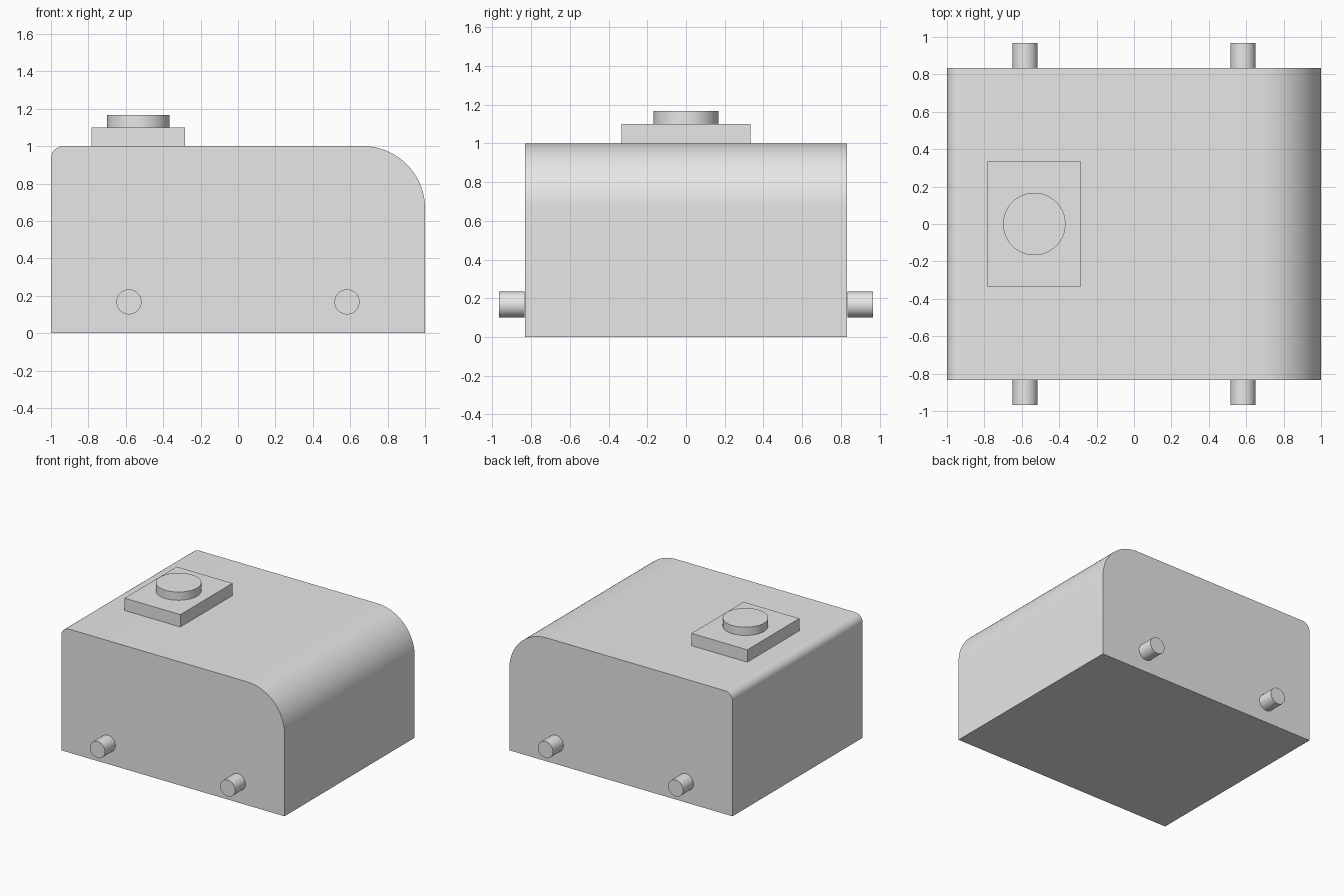
import bpy
import bmesh
from math import radians, sin, cos
from mathutils import Matrix

cube = bpy.data.objects.get("Cube")
if cube:
    bpy.data.objects.remove(cube, do_unlink=True)

grey = bpy.data.materials.new("light grey")
grey.use_nodes = True
colour = (0.8, 0.8, 0.8, 1)
grey.diffuse_color = colour
grey.node_tree.nodes["Principled BSDF"].inputs["Base Color"].default_value = colour


def finish(name, bm):
    """Turn a bmesh into a smooth-shaded object with sharp edges kept."""
    bmesh.ops.recalc_face_normals(bm, faces=bm.faces)
    mesh = bpy.data.meshes.new(name)
    bm.to_mesh(mesh)
    bm.free()
    mesh.materials.append(grey)
    obj = bpy.data.objects.new(name, mesh)
    bpy.context.collection.objects.link(obj)
    bpy.ops.object.select_all(action="DESELECT")
    obj.select_set(True)
    bpy.context.view_layer.objects.active = obj
    bpy.ops.object.shade_smooth_by_angle(angle=radians(30))
    return obj


def cylinder(name, radius, depth, matrix):
    bm = bmesh.new()
    bmesh.ops.create_cone(bm, cap_ends=True, segments=64, radius1=radius,
                          radius2=radius, depth=depth, matrix=matrix)
    return finish(name, bm)


def arc(cx, cz, radius, start, end, steps):
    angles = [radians(start + (end - start) * i / steps) for i in range(steps + 1)]
    return [(cx + radius * cos(a), cz + radius * sin(a)) for a in angles]


# Body: side profile with a large and a small rounded top edge, extruded in depth
half_depth = 0.833
big, small = 0.333, 0.067
profile = [(-1, 0), (1, 0)]
profile += arc(1 - big, 1 - big, big, 0, 90, 24)
profile += arc(small - 1, 1 - small, small, 90, 180, 12)
bm = bmesh.new()
face = bm.faces.new([bm.verts.new((x, -half_depth, z)) for x, z in profile])
extruded = bmesh.ops.extrude_face_region(bm, geom=[face])
moved = [v for v in extruded["geom"] if isinstance(v, bmesh.types.BMVert)]
bmesh.ops.translate(bm, verts=moved, vec=(0, 2 * half_depth, 0))
finish("body", bm)

# Raised plate on the roof
bm = bmesh.new()
bmesh.ops.create_cube(bm, size=1, matrix=Matrix.Translation((-0.533, 0, 1.05))
                      @ Matrix.Diagonal((0.5, 0.667, 0.1, 1)))
finish("roof_plate", bm)

# Round button on the plate
cylinder("roof_button", 0.167, 0.067, Matrix.Translation((-0.533, 0, 1.133)))

# Axle stubs on both sides
for end, x in (("left", 0.583), ("right", -0.583)):
    for side, sign in (("front", -1), ("back", 1)):
        cylinder(f"axle_stub_{side}_{end}", 0.067, 0.133,
                 Matrix.Translation((x, sign * 0.9, 0.167))
                 @ Matrix.Rotation(radians(90), 4, "X"))
